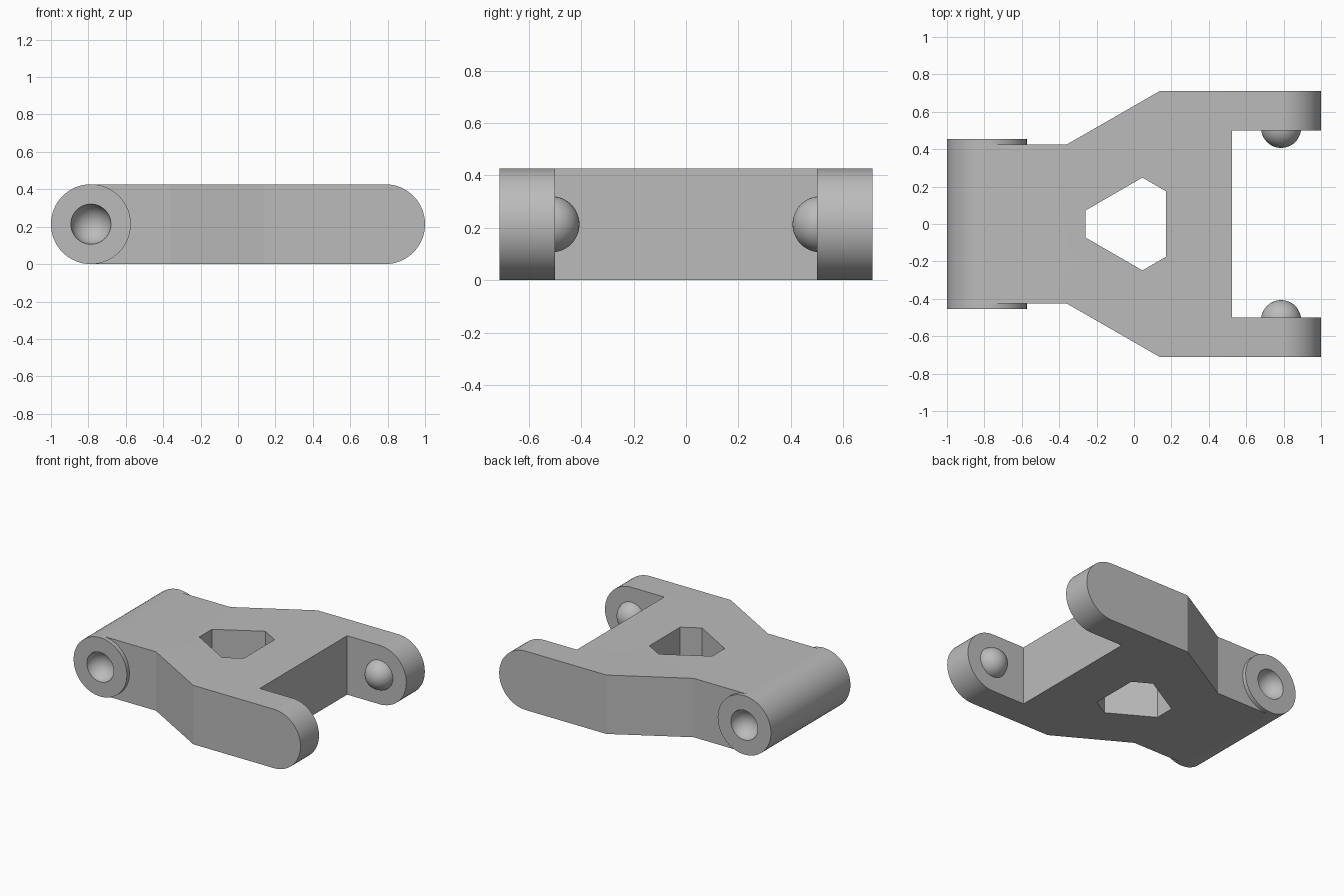
import bpy, bmesh, math

cube = bpy.data.objects.get("Cube")
if cube:
    bpy.data.objects.remove(cube, do_unlink=True)

R = 0.2135          # half the thickness, and radius of every rounded end
AXIS = 0.7865       # distance of both pivot axes from the centre
HUB_Y = 0.455       # half width of the hub
ARM_Y = 0.712       # outer face of the arms
FORK_Y = 0.5        # inner face of the arms

grey = bpy.data.materials.new("plain grey")
grey.use_nodes = True
grey.diffuse_color = (0.5, 0.5, 0.5, 1)
grey.node_tree.nodes["Principled BSDF"].inputs["Base Color"].default_value = (0.5, 0.5, 0.5, 1)


def make_object(name, bm):
    bmesh.ops.recalc_face_normals(bm, faces=bm.faces)
    mesh = bpy.data.meshes.new(name)
    bm.to_mesh(mesh)
    bm.free()
    mesh.materials.append(grey)
    ob = bpy.data.objects.new(name, mesh)
    bpy.context.collection.objects.link(ob)
    return ob


def prism(name, points, axis, lo, hi):
    """Extrude a 2D outline along z (points are x, y) or y (points are x, z)."""
    bm = bmesh.new()
    place = (lambda a, b: (a, b, lo)) if axis == "z" else (lambda a, b: (a, lo, b))
    face = bm.faces.new([bm.verts.new(place(a, b)) for a, b in points])
    out = bmesh.ops.extrude_face_region(bm, geom=[face])
    verts = [g for g in out["geom"] if isinstance(g, bmesh.types.BMVert)]
    d = hi - lo
    bmesh.ops.translate(bm, verts=verts, vec=(0, 0, d) if axis == "z" else (0, d, 0))
    return make_object(name, bm)


def ball(name, x, y, r):
    bm = bmesh.new()
    bmesh.ops.create_uvsphere(bm, u_segments=48, v_segments=24, radius=r)
    bmesh.ops.translate(bm, verts=bm.verts, vec=(x, y, R))
    return make_object(name, bm)


def combine(target, tool, operation):
    """Apply a boolean and discard the tool object."""
    mod = target.modifiers.new(operation, "BOOLEAN")
    mod.operation = operation
    mod.solver = "EXACT"
    mod.object = tool
    bpy.ops.object.select_all(action="DESELECT")
    bpy.context.view_layer.objects.active = target
    target.select_set(True)
    bpy.ops.object.modifier_apply(modifier=mod.name)
    bpy.data.objects.remove(tool, do_unlink=True)


def arc(cx, start, end, n):
    steps = [math.radians(start + (end - start) * i / n) for i in range(n + 1)]
    return [(cx + R * math.cos(t), R + R * math.sin(t)) for t in steps]


def mirrored(half):
    """Close a half outline by mirroring it in y."""
    return half + [(x, -y) for x, y in reversed(half)]


# Forked plate: plan outline trimmed by a side profile with round arm ends
half_plan = [(-AXIS, 0.425), (-0.36, 0.425), (0.14, ARM_Y), (1.1, ARM_Y),
             (1.1, FORK_Y), (0.525, FORK_Y)]
link = prism("link_body", mirrored(half_plan), "z", -0.1, 0.6)
side = [(-0.9, 2 * R), (-0.9, 0)] + arc(AXIS, -90, 90, 32)
combine(link, prism("side_profile", side, "y", -0.9, 0.9), "INTERSECT")

# Six-sided window through the plate
window = mirrored([(-0.26, 0.072), (0.045, 0.248), (0.17, 0.176)])
combine(link, prism("window_cutter", window, "z", -0.1, 0.6), "DIFFERENCE")

# Round hub across the narrow end
hub = prism("hub", arc(-AXIS, 0, 360, 64)[:-1], "y", -HUB_Y, HUB_Y)
combine(link, hub, "UNION")

# Ball sockets in the hub ends, and matching studs inside the fork
for s in (-1, 1):
    combine(link, ball("socket_cutter", -AXIS, s * 0.467, 0.108), "DIFFERENCE")
    combine(link, ball("stud", AXIS, s * 0.514, 0.107), "UNION")

bpy.ops.object.select_all(action="DESELECT")
bpy.context.view_layer.objects.active = link
link.select_set(True)
bpy.ops.object.shade_smooth_by_angle(angle=math.radians(25))
